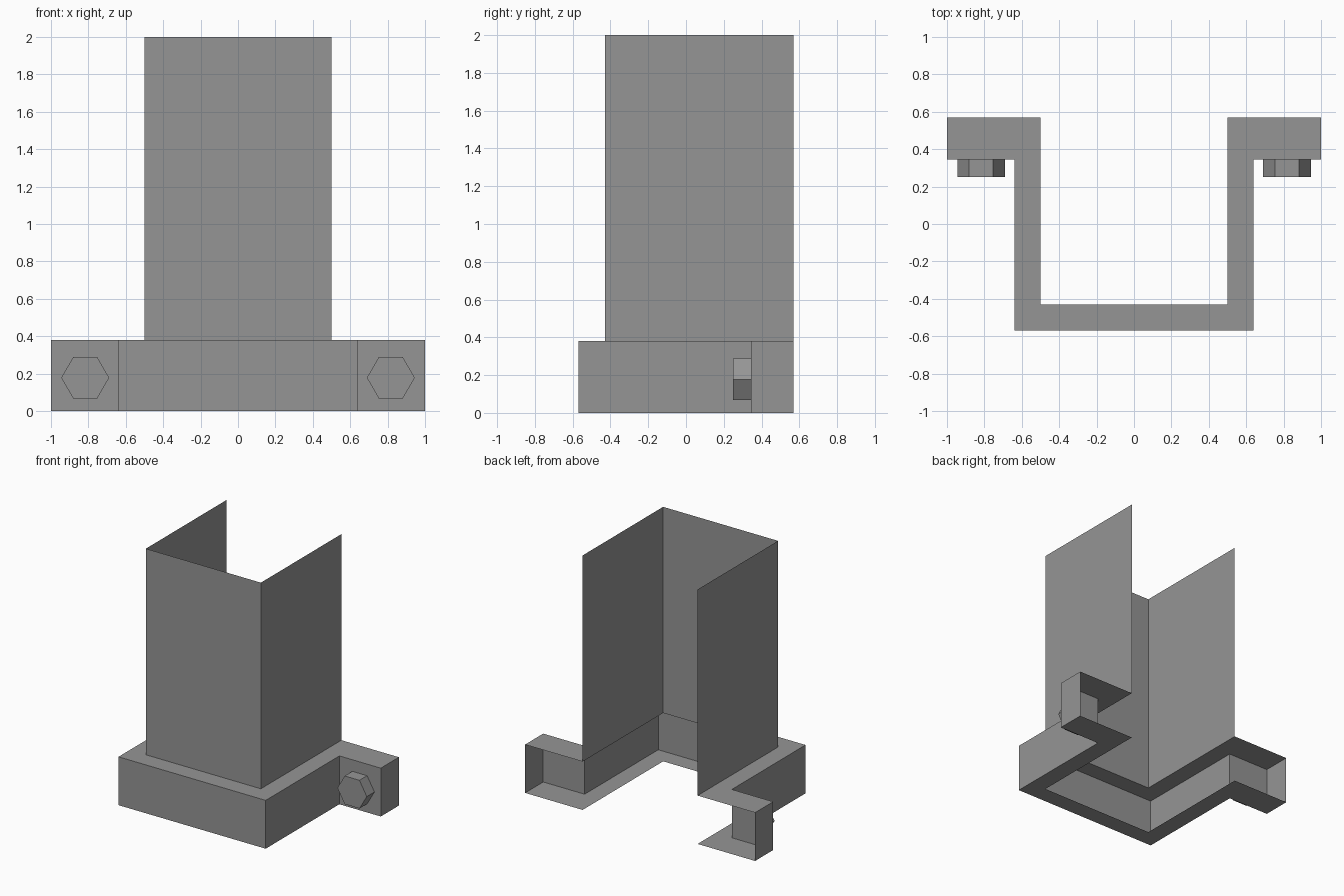
import bpy, bmesh
from math import radians
from mathutils import Matrix, Vector

if "Cube" in bpy.data.objects:
    bpy.data.objects.remove(bpy.data.objects["Cube"], do_unlink=True)

# Dimensions
HALF, BAND, EAR = 0.5, 0.64, 1.0      # column, band and ear half-widths
BACK, EAR_Y = 0.57, 0.345             # open rear edge, front of the ears
BAND_H, TOP = 0.38, 2.0

metal = bpy.data.materials.new("grey metal")
metal.use_nodes = True
grey = (0.3, 0.3, 0.3, 1)
metal.diffuse_color = grey
metal.node_tree.nodes["Principled BSDF"].inputs["Base Color"].default_value = grey


def finish(name, bm):
    mesh = bpy.data.meshes.new(name)
    bm.to_mesh(mesh)
    bm.free()
    mesh.materials.append(metal)
    obj = bpy.data.objects.new(name, mesh)
    bpy.context.collection.objects.link(obj)
    return obj


def mirrored(half):
    """Right-to-left path from its +x half."""
    return [(-x, y) for x, y in half] + [(x, y) for x, y in reversed(half)]


def wall(bm, path, z0, z1):
    """Open sheet standing on a path."""
    low = [bm.verts.new((x, y, z0)) for x, y in path]
    high = [bm.verts.new((x, y, z1)) for x, y in path]
    for i in range(len(path) - 1):
        bm.faces.new((low[i], low[i + 1], high[i + 1], high[i]))


inner = mirrored([(HALF, BACK), (HALF, BAND - HALF - BACK)])
outer = mirrored([(EAR, BACK), (EAR, EAR_Y), (BAND, EAR_Y), (BAND, -BACK)])

# Three-sided sheet column
bm = bmesh.new()
wall(bm, inner, BAND_H, TOP)
finish("column_sheet", bm)

# Base band with ears: outer wall plus top and bottom flanges, open inside
bm = bmesh.new()
wall(bm, outer, 0, BAND_H)
for z in (0, BAND_H):
    face = bm.faces.new([bm.verts.new((x, y, z)) for x, y in outer + inner[::-1]])
    face.normal_update()
    if (face.normal.z > 0) != (z > 0):
        face.normal_flip()
bmesh.ops.remove_doubles(bm, verts=bm.verts, dist=0.0001)
bmesh.ops.triangulate(bm, faces=[f for f in bm.faces if len(f.verts) > 4])
finish("base_band", bm)

# Hexagonal bolt heads on the front of each ear
for side, x in (("left", 0.817), ("right", -0.817)):
    bm = bmesh.new()
    turn = Matrix.Rotation(radians(90), 4, "X") @ Matrix.Rotation(radians(30), 4, "Z")
    bmesh.ops.create_cone(bm, cap_ends=True, segments=6, radius1=0.128,
                          radius2=0.128, depth=0.095, matrix=turn)
    # Keep a pair of flats level
    if max(v.co.x for v in bm.verts) < 0.127:
        bmesh.ops.rotate(bm, verts=bm.verts, cent=Vector(),
                         matrix=Matrix.Rotation(radians(30), 3, "Y"))
    finish(side + "_bolt_head", bm).location = (x, EAR_Y - 0.0475, 0.178)
